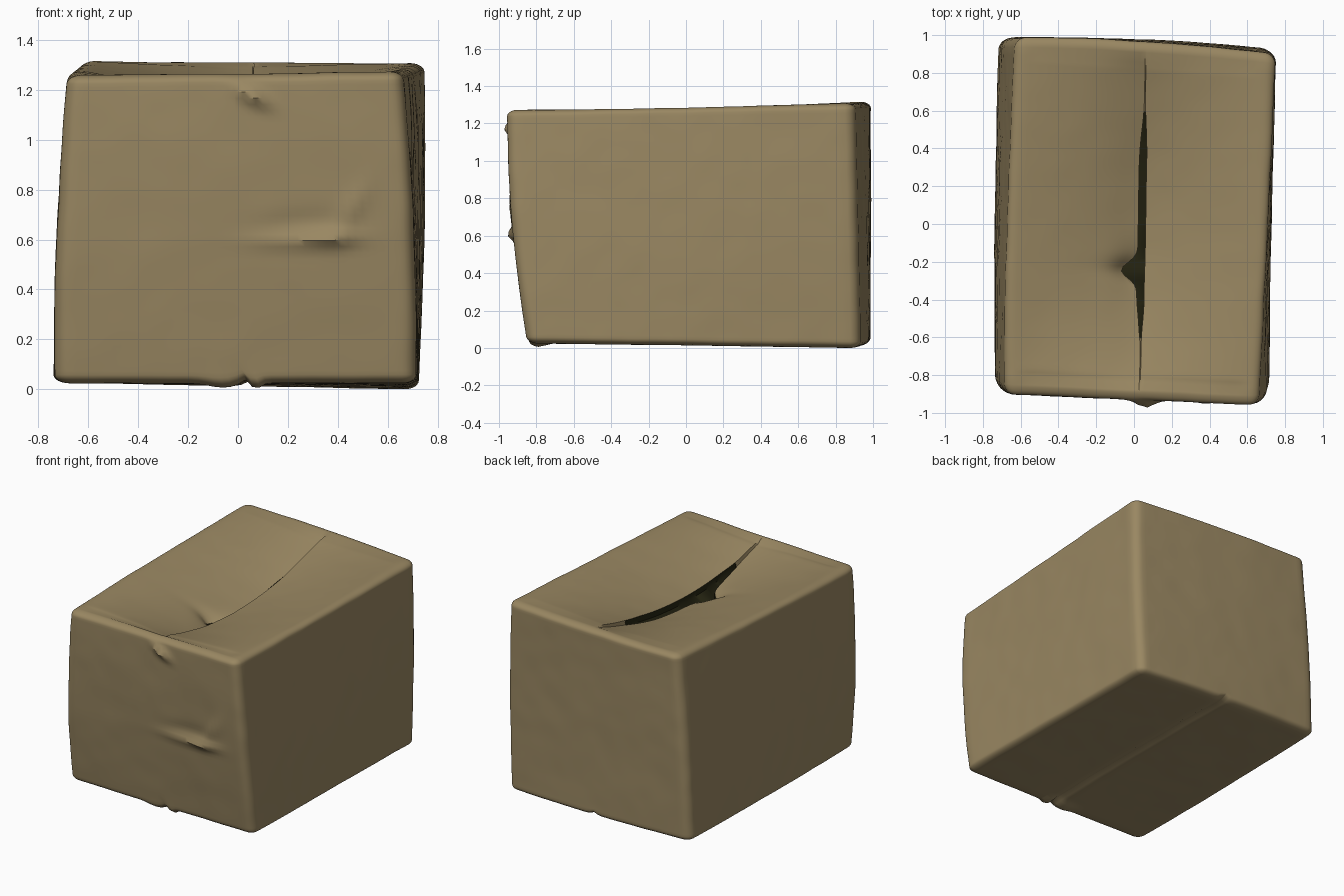
import bpy, bmesh, math
from mathutils import Vector, noise

if "Cube" in bpy.data.objects:
    bpy.data.objects.remove(bpy.data.objects["Cube"])


def material(name, rgb):
    m = bpy.data.materials.new(name)
    m.diffuse_color = (*rgb, 1)
    m.use_nodes = True
    m.node_tree.nodes["Principled BSDF"].inputs["Base Color"].default_value = m.diffuse_color
    return m


cardboard = material("cardboard brown", (0.32, 0.243, 0.122))
shadow = material("gap dark brown", (0.019, 0.018, 0.006))

HALF = Vector((0.70, 0.92, 0.63))
ROUND = Vector((0.06, 0.06, 0.035))
# skewed corners of the slumped box, keyed by (x, y, z) side
CORNER = {
    (0, 0, 0): (-0.735, -0.82, 0.03), (1, 0, 0): (0.715, -0.85, 0.03),
    (0, 1, 0): (-0.715, 0.985, 0.032), (1, 1, 0): (0.722, 0.93, 0.004),
    (0, 0, 1): (-0.685, -0.90, 1.265), (1, 0, 1): (0.66, -0.96, 1.28),
    (0, 1, 1): (-0.625, 0.99, 1.324), (1, 1, 1): (0.75, 0.90, 1.317),
}


def gauss(d, w):
    return math.exp(-(d / w) ** 2)


def ramp(a, b, t):
    t = min(1, max(0, (t - a) / (b - a)))
    return t * t * (3 - 2 * t)


def lattice(step, seam=False):
    n = int(0.92 / step)
    vals = [i * step for i in range(-n, n + 1) if i or not seam]
    vals += [s * e for s in (-1, 1) for e in (1, 0.988, 0.975, 0.96, 0.945)]
    if seam:
        vals += [-0.004, 0.004]
    return sorted(vals)


def ridge(x, z, cx, cz, angle, length, width):
    """Elongated dent or bump on the front panel."""
    c, s = math.cos(angle), math.sin(angle)
    a, b = (x - cx) * c + (z - cz) * s, (z - cz) * c - (x - cx) * s
    return gauss(a, length) * gauss(b, width)


def shape(u, v, w):
    # rounded edges, wider sideways than upward
    p = Vector((u * HALF.x, v * HALF.y, w * HALF.z))
    core = Vector([max(r - h, min(h - r, c)) for c, h, r in zip(p, HALF, ROUND)])
    d = Vector([(a - b) / r for a, b, r in zip(p, core, ROUND)])
    if d.length > 1:
        p = core + d.normalized() * ROUND
    q = Vector([a / h for a, h in zip(p, HALF)])
    # skew into the slumped box
    out = Vector()
    for key, co in CORNER.items():
        k = 1.0
        for c, side in zip(q, key):
            k *= (1 + c) / 2 if side else (1 - c) / 2
        out += Vector(co) * k
    top, base = ramp(0.85, 1, q.z), ramp(0.85, 1, -q.z)
    front, back = ramp(0.85, 1, -q.y), ramp(0.85, 1, q.y)
    inner = (1 - q.x ** 2) * (1 - q.y ** 2)
    # bulging walls
    side = 1 if q.x > 0 else -1
    out.x += side * ramp(0.5, 1, abs(q.x)) * 0.015 * (1 - q.z ** 2)
    out.x -= ramp(0.5, 1, -q.x) * 0.012 * (1 - q.y ** 2)
    out.y -= 0.025 * front * (1 - q.z ** 2)
    out.y += 0.02 * back * (1 - q.x ** 2)
    # seam line
    out.x += (0.04 * base + 0.02 * (1 - q.y) * top) * (1 - abs(q.x))
    # sagging lid flaps, the left one lower and torn at the seam
    along = max(0, 1 - (q.y / 0.95) ** 2) * (1 - 0.15 * q.y)
    left = 1 if u < 0 else 0
    out.z -= top * along * (1 - abs(q.x)) ** 1.15 * (0.143 + 0.03 * left)
    out.z -= top * 0.012 * left * gauss(q.x, 0.25) * ramp(0.96, 0.85, abs(q.y))
    out.z -= top * 0.03 * left * gauss(q.x, 0.15) * gauss(q.y + 0.27, 0.12)
    opening = 0.019 * ramp(-0.72, -0.4, q.y) * ramp(0.7, 0.35, q.y)
    if left:
        out.x -= top * (opening + 0.085 * gauss(q.y + 0.27, 0.06)) * math.exp(-abs(q.x) / 0.2)
    else:
        out.x += top * opening * 0.8 * math.exp(-abs(q.x) / 0.2)
    # folded end lips on the lid
    out.z -= top * 0.008 * (gauss(q.y - 0.92, 0.02) + gauss(q.y + 0.9, 0.02)) * ramp(0.95, 0.8, abs(q.x))
    # underside seam with a small step and a torn front lip
    out.z += base * (0.018 * gauss(q.x, 0.035) + 0.008 * inner)
    out.z -= base * ramp(0.85, 0.95, -q.y) * 0.024 * (gauss(q.x - 0.06, 0.04) + 0.7 * gauss(q.x + 0.12, 0.1))
    # handle crease and tape tear on the front panel
    x, z = out.x, out.z
    bump = 0.03 * ridge(x, z, 0.38, 0.612, 0.06, 0.1, 0.03)
    bump += 0.014 * ridge(x, z, 0.2, 0.6, 0.0, 0.17, 0.03)
    bump += 0.014 * ridge(x, z, 0.45, 0.72, 1.1, 0.12, 0.035)
    bump += 0.04 * ridge(x, z, 0.06, 1.18, -0.5, 0.07, 0.028)
    bump -= 0.008 * ridge(x, z, 0.25, 0.68, 0.1, 0.15, 0.04)
    out.y -= front * bump
    # soft crumpling
    n = noise.noise_vector(out * 2.6) + 0.5 * noise.noise_vector(out * 7)
    return out + Vector((n.x, n.y, n.z * 0.6)) * 0.004


axes = [lattice(0.04, True), lattice(0.025), lattice(0.04)]
bm = bmesh.new()
verts = {}


def vert(key):
    if key not in verts:
        verts[key] = bm.verts.new(shape(*[axes[a][key[a]] for a in range(3)]))
    return verts[key]


# carton shell: six gridded panels sharing their borders
gap = []
for a in range(3):
    b, c = (a + 1) % 3, (a + 2) % 3
    for end in (0, len(axes[a]) - 1):
        for i in range(len(axes[b]) - 1):
            for j in range(len(axes[c]) - 1):
                quad = []
                for di, dj in ((0, 0), (1, 0), (1, 1), (0, 1)):
                    key = [0, 0, 0]
                    key[a], key[b], key[c] = end, i + di, j + dj
                    quad.append(vert(tuple(key)))
                face = bm.faces.new(quad if end else quad[::-1])
                if a == 2 and end and abs(axes[0][i] + 0.004) < 1e-6 and -0.66 < axes[1][j] < 0.62:
                    gap.append(face)

# open slot between the lid flaps
res = bmesh.ops.extrude_face_region(bm, geom=gap)
floor_verts = [g for g in res["geom"] if isinstance(g, bmesh.types.BMVert)]
bmesh.ops.translate(bm, verts=floor_verts, vec=(0, 0, -0.04))
floor_set = set(floor_verts)
for f in bm.faces:
    if any(v in floor_set for v in f.verts):
        f.material_index = 1
old = [f for f in gap if f.is_valid and not any(v in floor_set for v in f.verts)]
if old:
    bmesh.ops.delete(bm, geom=old, context='FACES_ONLY')

# rest on the ground
lowest = min(v.co.z for v in bm.verts)
bmesh.ops.translate(bm, verts=bm.verts[:], vec=(0, 0, -lowest))

mesh = bpy.data.meshes.new("carton")
bm.to_mesh(mesh)
bm.free()
mesh.materials.append(cardboard)
mesh.materials.append(shadow)
carton = bpy.data.objects.new("carton", mesh)
bpy.context.collection.objects.link(carton)

bpy.context.view_layer.objects.active = carton
carton.select_set(True)
bpy.ops.object.shade_smooth_by_angle(angle=math.radians(42))
